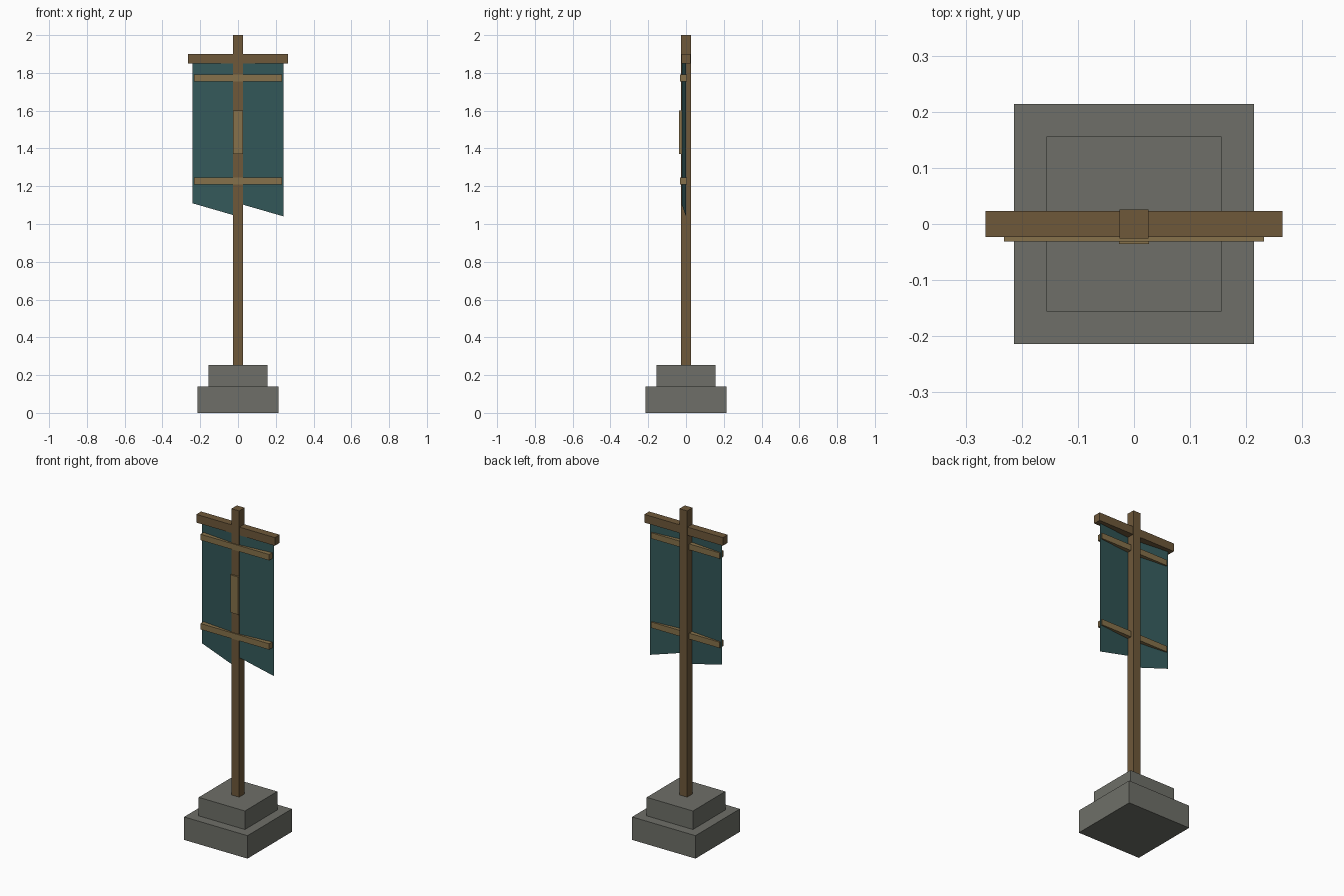
import bpy, bmesh

if "Cube" in bpy.data.objects:
    bpy.data.objects.remove(bpy.data.objects["Cube"])


def material(name, color):
    m = bpy.data.materials.new(name)
    m.diffuse_color = (*color, 1)
    m.use_nodes = True
    m.node_tree.nodes["Principled BSDF"].inputs["Base Color"].default_value = m.diffuse_color
    return m


STONE = material("grey stone", (0.156, 0.159, 0.138))
WOOD = material("dark wood", (0.156, 0.098, 0.042))
TAN = material("light wood", (0.238, 0.165, 0.069))
TEAL = material("teal cloth", (0.034, 0.100, 0.102))


def finish(name, bm, mat):
    mesh = bpy.data.meshes.new(name)
    bm.to_mesh(mesh)
    bm.free()
    mesh.materials.append(mat)
    obj = bpy.data.objects.new(name, mesh)
    bpy.context.collection.objects.link(obj)
    return obj


def box(name, x, y, z, mat):
    """Box from (min, max) ranges on each axis."""
    bm = bmesh.new()
    bmesh.ops.create_cube(bm, size=1)
    for v in bm.verts:
        for i, (lo, hi) in enumerate((x, y, z)):
            v.co[i] = hi if v.co[i] > 0 else lo
    return finish(name, bm, mat)


def sym(r):
    return (-r, r)


# Stepped stone base
box("base_lower", sym(0.214), sym(0.214), (0, 0.14), STONE)
box("base_upper", sym(0.156), sym(0.156), (0.14, 0.253), STONE)

# Pole and top crossbar
box("pole", sym(0.026), sym(0.026), (0.25, 2.0), WOOD)
box("crossbar", sym(0.265), sym(0.023), (1.85, 1.9), WOOD)

# Grip plate on the front of the pole
box("pole_plate", sym(0.0265), (-0.036, -0.02), (1.37, 1.6), TAN)

# Slats holding the cloth
for name, z in (("upper_slat", 1.755), ("lower_slat", 1.21)):
    box(name, sym(0.232), (-0.031, 0.006), (z, z + 0.036), TAN)

# Two thin cloth panels, folded forward at the pole, with slanted hems
for name, a, b in (("cloth_left", (-0.242, 0), (0, -0.024)),
                   ("cloth_right", (0, -0.024), (0.242, 0))):
    bm = bmesh.new()
    corners = [(*a, 1.11), (*b, 1.04), (*b, 1.855), (*a, 1.855)]
    bm.faces.new([bm.verts.new(c) for c in corners])
    finish(name, bm, TEAL)
